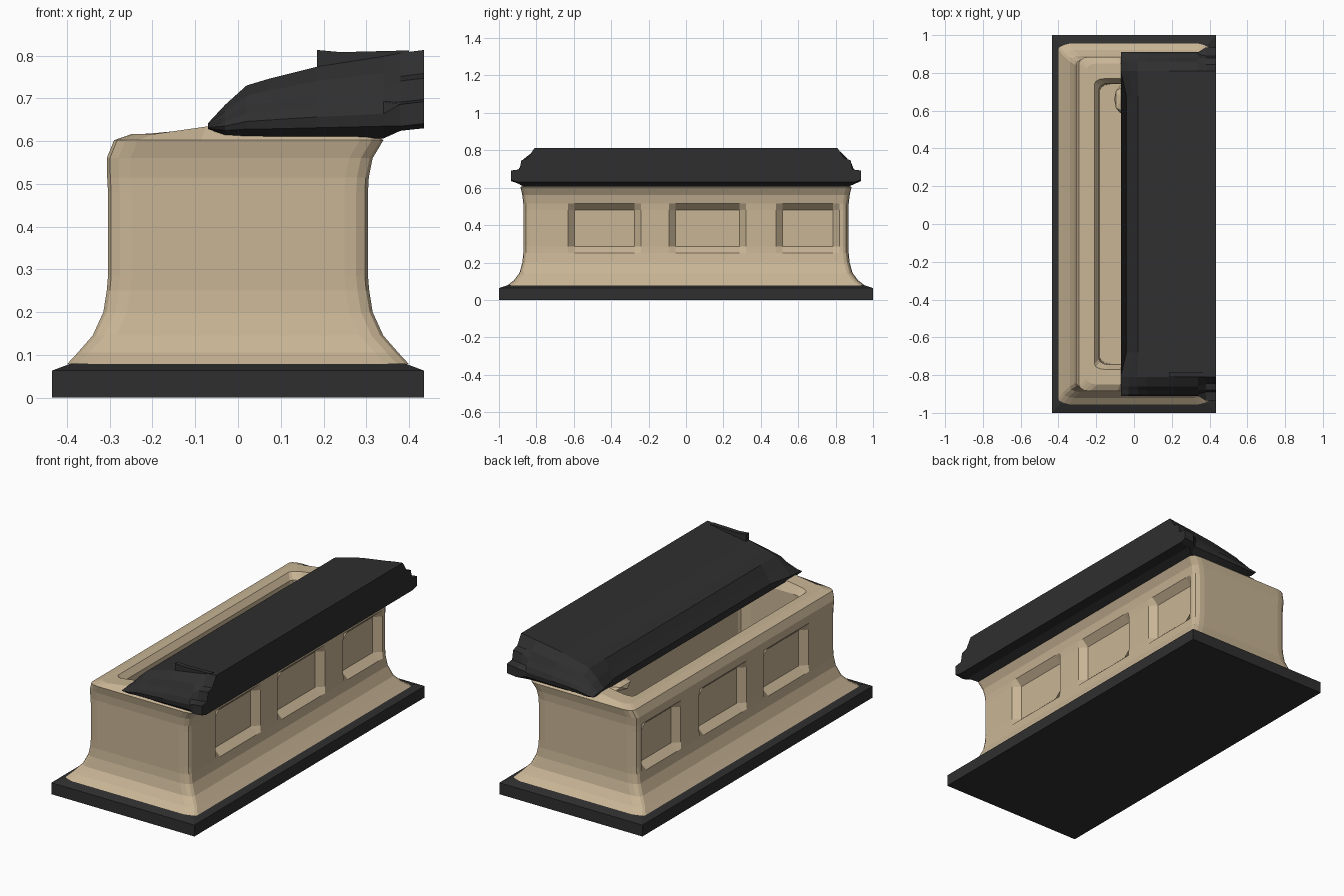
import bpy
import bmesh
from math import sin, cos, pi

cube = bpy.data.objects.get("Cube")
if cube:
    bpy.data.objects.remove(cube, do_unlink=True)


def material(name, rgb):
    m = bpy.data.materials.new(name)
    m.use_nodes = True
    m.diffuse_color = (*rgb, 1)
    bsdf = m.node_tree.nodes["Principled BSDF"]
    bsdf.inputs["Base Color"].default_value = (*rgb, 1)
    bsdf.inputs["Roughness"].default_value = 0.9
    return m


STONE = material("tan stone", (0.58, 0.46, 0.30))
DARK = material("charcoal stone", (0.028, 0.028, 0.028))


def finish(name, bm, mat):
    bmesh.ops.recalc_face_normals(bm, faces=bm.faces)
    me = bpy.data.meshes.new(name)
    bm.to_mesh(me)
    bm.free()
    me.materials.append(mat)
    ob = bpy.data.objects.new(name, me)
    bpy.context.collection.objects.link(ob)
    return ob


def loft(name, rings, mat):
    """Skin closed rings of equal length and cap both ends."""
    bm = bmesh.new()
    rows = [[bm.verts.new(p) for p in ring] for ring in rings]
    n = len(rows[0])
    for a, b in zip(rows, rows[1:]):
        for i in range(n):
            j = (i + 1) % n
            bm.faces.new((a[i], a[j], b[j], b[i]))
    bm.faces.new(rows[0])
    bm.faces.new(rows[-1])
    return finish(name, bm, mat)


# Base slab with a gently sloped top edge
def rectangle(x, y, z):
    return [(-x, -y, z), (x, -y, z), (x, y, z), (-x, y, z)]


loft("base_slab", [rectangle(0.435, 1, 0), rectangle(0.435, 1, 0.063),
                   rectangle(0.39, 0.95, 0.08)], DARK)

# Chest: flared walls, three sunken panels on each long side, hollow inside
PANELS = [(-0.63, -0.24), (-0.09, 0.32), (0.48, 0.82)]
LIP = 0.035
side_ys, sunken = [], []
for lo, hi in PANELS:
    side_ys += [lo, lo + LIP, hi - LIP, hi]
    sunken += [lo + LIP, hi - LIP]
END_XS = (-0.3, 0.1, 0.6)


def chest_ring(left, right, y_half, z, panel=False, rim=False):
    rx, ry = 0.055, 0.03
    straight = y_half - ry
    pts = []

    def corner(sx, sy, start):
        w = right if sx > 0 else left
        for k in range(4):
            a = start + k * pi / 6
            pts.append((sx * (w - rx) + rx * cos(a), sy * straight + ry * sin(a), z))

    def side(sx, ys):
        for y in ys:
            push = 0.035 if panel and y in sunken else 0
            w = (right if sx > 0 else left) - push
            pts.append((sx * w, y * straight / 0.84, z))

    def end(sy, fractions):
        for f in fractions:
            pts.append((f * (right if f > 0 else left), sy * y_half, z))

    corner(1, -1, -pi / 2)
    side(1, side_ys)
    corner(1, 1, 0)
    end(1, END_XS[::-1])
    corner(-1, 1, pi / 2)
    side(-1, side_ys[::-1])
    corner(-1, -1, pi)
    end(-1, END_XS)
    if rim:
        pts = [(x, y, h + 0.02 * min(1, max(0, (x + 0.2) / 0.14))) for x, y, h in pts]
    return pts


loft("chest", [
    chest_ring(0.40, 0.40, 0.955, 0.078),
    chest_ring(0.375, 0.375, 0.92, 0.105),
    chest_ring(0.34, 0.34, 0.89, 0.145),
    chest_ring(0.315, 0.315, 0.875, 0.2),
    chest_ring(0.307, 0.307, 0.87, 0.25),
    chest_ring(0.304, 0.304, 0.87, 0.285, panel=True),
    chest_ring(0.304, 0.304, 0.87, 0.48, panel=True),
    chest_ring(0.306, 0.306, 0.87, 0.515),
    chest_ring(0.307, 0.315, 0.875, 0.56),
    chest_ring(0.29, 0.34, 0.885, 0.602),
    chest_ring(0.25, 0.30, 0.85, 0.616, rim=True),
    chest_ring(0.21, 0.21, 0.77, 0.616, rim=True),
    chest_ring(0.185, 0.185, 0.745, 0.585),
    chest_ring(0.18, 0.18, 0.74, 0.18),
], STONE)

# Lid: shifted sideways, worn at the open edge, stepped moulding at the far edge
WORN = [(0.87, 0), (0.905, 0.15), (0.91, 0.3), (0.9, 0.45),
        (0.88, 0.6), (0.86, 0.8), (0.81, 1), (0.68, 1)]
STEPPED = [(0.9, 0), (0.935, 0.06), (0.935, 0.34), (0.89, 0.37),
           (0.88, 0.64), (0.845, 0.7), (0.81, 1), (0.68, 1)]


def lid_ring(x, bottom, top, half, notch=0):
    full = half + [(-y, f) for y, f in half[::-1]] + [(-0.68, 0), (0.68, 0)]
    return [(x + (notch if abs(y) < 0.7 else 0), y, bottom + f * (top - bottom))
            for y, f in full]


loft("lid", [
    lid_ring(-0.07, 0.628, 0.642, WORN, 0.03),
    lid_ring(-0.03, 0.614, 0.685, WORN, 0.02),
    lid_ring(0.02, 0.61, 0.73, WORN),
    lid_ring(0.07, 0.608, 0.745, WORN),
    lid_ring(0.185, 0.606, 0.774, WORN),
    lid_ring(0.34, 0.606, 0.798, WORN),
    lid_ring(0.38, 0.624, 0.806, STEPPED),
    lid_ring(0.435, 0.63, 0.813, STEPPED),
], DARK)

# Raised splinter on the lid
loft("lid_splinter", [
    [(x, y, z) for x, z in ((0.185, 0.765), (0.185, 0.813), (0.24, 0.808), (0.40, 0.812), (0.40, 0.78))]
    for y in (-0.81, -0.785)
], DARK)

# Broken chip by the open edge of the lid
bm = bmesh.new()
bmesh.ops.create_icosphere(bm, subdivisions=1, radius=1)
for v in bm.verts:
    v.co = (-0.06 + 0.05 * v.co.x, 0.66 + 0.085 * v.co.y, 0.605 + 0.025 * v.co.z)
finish("stone_chip", bm, STONE)
